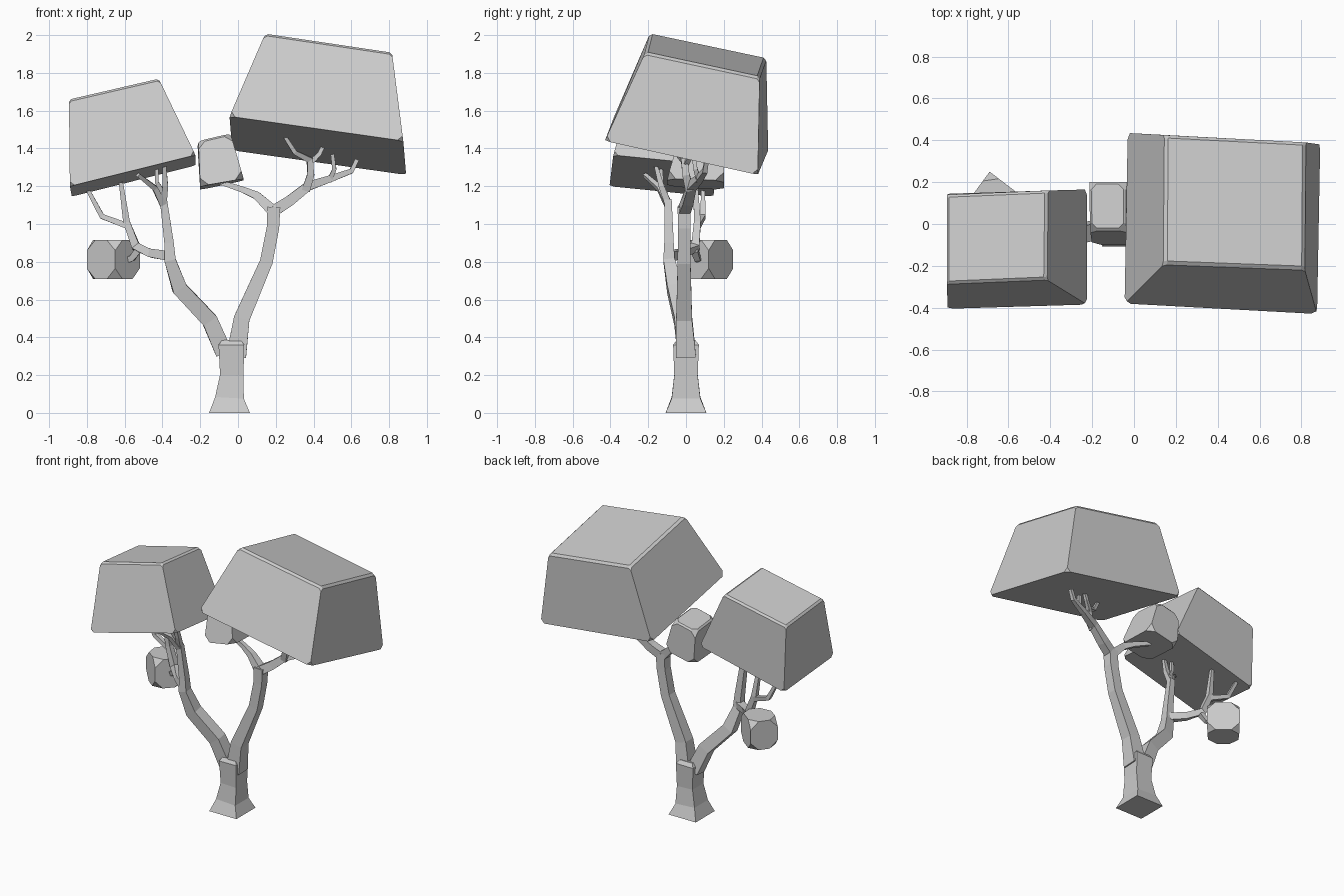
import bpy, bmesh
from mathutils import Vector

if "Cube" in bpy.data.objects:
    bpy.data.objects.remove(bpy.data.objects["Cube"], do_unlink=True)

GREY = (0.6, 0.6, 0.6, 1.0)
mat = bpy.data.materials.new("light grey")
mat.use_nodes = True
mat.diffuse_color = GREY
mat.node_tree.nodes["Principled BSDF"].inputs["Base Color"].default_value = GREY


def finish(bm, name):
    bmesh.ops.recalc_face_normals(bm, faces=bm.faces[:])
    mesh = bpy.data.meshes.new(name)
    bm.to_mesh(mesh)
    bm.free()
    mesh.materials.append(mat)
    obj = bpy.data.objects.new(name, mesh)
    bpy.context.collection.objects.link(obj)
    return obj


def limb(name, points):
    """Square-section limb through (x, y, z, half width) points."""
    bm = bmesh.new()
    rings = []
    pos = [Vector(p[:3]) for p in points]
    for i, p in enumerate(points):
        a, b = pos[max(i - 1, 0)], pos[min(i + 1, len(pos) - 1)]
        t = (b - a).normalized()
        u = Vector((0, 1, 0)).cross(t).normalized()
        v = t.cross(u)
        rings.append([bm.verts.new(pos[i] + (u * su + v * sv) * p[3])
                      for su, sv in ((-1, -1), (1, -1), (1, 1), (-1, 1))])
    for r, s in zip(rings, rings[1:]):
        for k in range(4):
            bm.faces.new((r[k], r[(k + 1) % 4], s[(k + 1) % 4], s[k]))
    bm.faces.new(rings[0][::-1])
    bm.faces.new(rings[-1])
    return finish(bm, name)


def crown(name, bottom, top, chip, rim):
    """Tapered block with chipped corners and a narrow bevelled top rim."""
    bm = bmesh.new()
    lo = [bm.verts.new(c) for c in bottom]
    hi = [bm.verts.new(c) for c in top]
    bm.faces.new(lo[::-1])
    lid = bm.faces.new(hi)
    for k in range(4):
        n = (k + 1) % 4
        bm.faces.new((lo[k], lo[n], hi[n], hi[k]))
    bmesh.ops.recalc_face_normals(bm, faces=bm.faces[:])
    bm.normal_update()
    up = lid.normal.copy()
    bmesh.ops.bevel(bm, geom=bm.verts[:], offset=chip, segments=1,
                    affect='VERTICES')
    bm.normal_update()
    if rim:
        lid = max(bm.faces, key=lambda f: f.normal.dot(up) * f.calc_area())
        long_edges = [e for e in lid.edges if e.calc_length() > chip * 1.7]
        bmesh.ops.bevel(bm, geom=long_edges, offset=rim, segments=1,
                        affect='EDGES', clamp_overlap=True)
    return finish(bm, name)


# Foliage blocks: corners run front-left, front-right, back-right, back-left on screen
crown("large_crown",
      [(-.045, -.38, 1.57), (.875, -.43, 1.44), (.89, .38, 1.26), (-.03, .435, 1.39)],
      [(.145, -.19, 2.01), (.815, -.215, 1.91), (.82, .39, 1.78), (.15, .425, 1.88)],
      .03, .014)
crown("medium_crown",
      [(-.89, -.405, 1.2), (-.225, -.385, 1.365), (-.225, .165, 1.31), (-.88, .145, 1.145)],
      [(-.895, -.285, 1.66), (-.42, -.265, 1.77), (-.415, .16, 1.73), (-.895, .14, 1.62)],
      .025, .012)
crown("small_crown",
      [(-.2, -.1, 1.2), (.03, -.1, 1.24), (.03, .2, 1.23), (-.2, .2, 1.18)],
      [(-.21, -.03, 1.44), (-.04, -.03, 1.48), (-.04, .2, 1.46), (-.215, .2, 1.42)],
      .045, .01)
crown("low_crown",
      [(-.65, -.02, .71), (-.52, .12, .71), (-.69, .25, .71), (-.8, .1, .71)],
      [(-.65, -.01, .915), (-.52, .12, .915), (-.69, .25, .915), (-.8, .1, .915)],
      .055, 0)

# Trunk and its two main limbs
limb("trunk", [(-.045, 0, 0, .108), (-.045, 0, .08, .076), (-.033, 0, .2, .062),
               (-.035, 0, .36, .068), (-.035, 0, .385, .05)])
limb("right_limb", [(-.075, 0, .32, .045), (-.15, -.02, .49, .042), (-.31, -.06, .66, .04),
                    (-.36, -.09, .81, .03), (-.365, -.09, .9, .025), (-.395, -.095, 1.13, .019)])
limb("left_limb", [(-.01, 0, .3, .053), (.02, -.01, .5, .042), (.15, -.01, .8, .034),
                   (.185, -.01, .98, .033), (.19, -.01, 1.09, .034)])

# Branches of the right limb
limb("right_upper_branch", [(-.395, -.095, 1.11, .018), (-.385, -.13, 1.2, .015),
                            (-.39, -.16, 1.31, .01)])
limb("right_upper_fork", [(-.395, -.095, 1.1, .018), (-.44, -.14, 1.19, .014),
                          (-.53, -.22, 1.26, .01)])
limb("right_upper_twig", [(-.39, -.11, 1.16, .013), (-.43, -.13, 1.22, .01),
                          (-.43, -.13, 1.3, .009)])
limb("right_side_branch", [(-.36, -.09, .83, .026), (-.46, -.02, .845, .022),
                           (-.54, .05, .88, .022), (-.59, .06, 1.01, .018),
                           (-.62, .05, 1.22, .011)])
limb("right_side_fork", [(-.585, .06, .99, .016), (-.72, .09, 1.04, .014),
                         (-.8, .09, 1.19, .01)])
limb("low_crown_stem", [(-.53, .045, .86, .018), (-.56, .06, .82, .016), (-.65, .11, .79, .014)])

# Branches of the left limb
limb("left_inner_branch", [(.185, -.01, 1.07, .03), (.1, .01, 1.15, .021),
                           (.03, .03, 1.18, .016), (-.09, .06, 1.22, .012)])
limb("left_outer_branch", [(.19, -.01, 1.07, .03), (.27, .01, 1.12, .028), (.37, .03, 1.2, .024),
                           (.49, .07, 1.24, .018), (.6, .1, 1.28, .013), (.63, .11, 1.34, .011)])
limb("left_outer_twig", [(.485, .07, 1.23, .014), (.51, .05, 1.29, .011), (.5, .04, 1.37, .01)])
limb("left_upper_branch", [(.36, .02, 1.18, .022), (.385, 0, 1.26, .019), (.38, -.01, 1.34, .017),
                           (.3, -.05, 1.38, .012), (.25, -.07, 1.46, .01)])
limb("left_upper_twig", [(.38, 0, 1.32, .014), (.43, .03, 1.37, .011), (.46, .04, 1.43, .01)])
